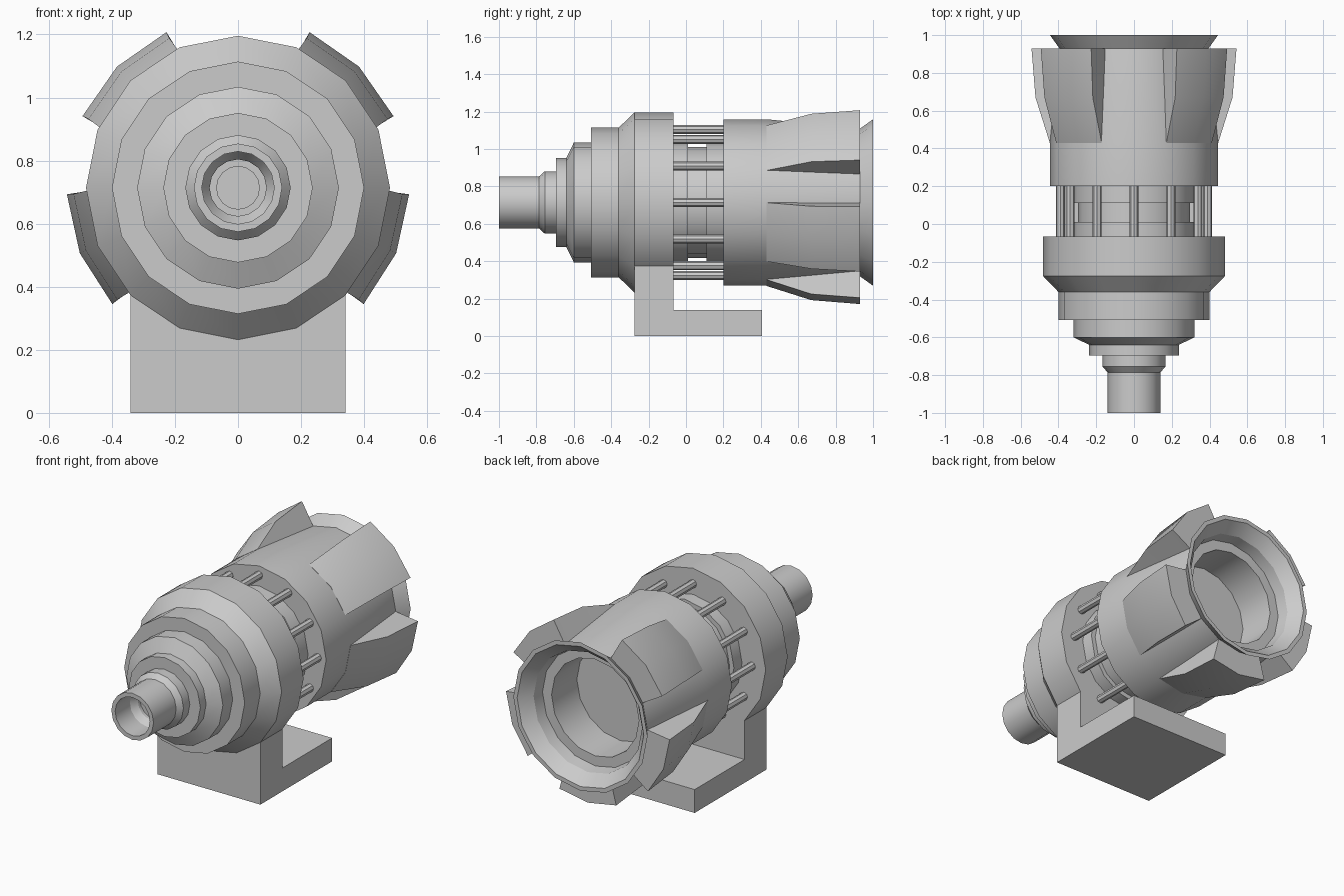
import bpy, bmesh
from math import sin, cos, radians, pi

if "Cube" in bpy.data.objects:
    bpy.data.objects.remove(bpy.data.objects["Cube"])

ZC = 0.714      # height of the main axis
SIDES = 16


def polar(r, deg, y):
    a = radians(deg)
    return (r * cos(a), y, ZC + r * sin(a))


def finish(name, bm, smooth=True):
    bmesh.ops.remove_doubles(bm, verts=bm.verts, dist=1e-5)
    bmesh.ops.recalc_face_normals(bm, faces=bm.faces)
    me = bpy.data.meshes.new(name)
    bm.to_mesh(me)
    bm.free()
    ob = bpy.data.objects.new(name, me)
    bpy.context.collection.objects.link(ob)
    if smooth:
        bpy.ops.object.select_all(action='DESELECT')
        ob.select_set(True)
        bpy.context.view_layer.objects.active = ob
        bpy.ops.object.shade_smooth_by_angle(angle=radians(30))
    return ob


def loft(bm, rings, cap=False):
    """Join equal-length closed loops of points with quads."""
    vs = [[bm.verts.new(p) for p in ring] for ring in rings]
    n = len(rings[0])
    for a, b in zip(vs, vs[1:]):
        for i in range(n):
            bm.faces.new((a[i], a[(i + 1) % n], b[(i + 1) % n], b[i]))
    if cap:
        bm.faces.new(vs[0])
        bm.faces.new(vs[-1])


def lathe(name, profile, sides=SIDES):
    """Turn a (y, radius) profile about the main axis; ends are capped."""
    bm = bmesh.new()
    loft(bm, [[polar(r, 360 * i / sides, y) for i in range(sides)]
              for y, r in profile], cap=True)
    return finish(name, bm)


def prism(name, outline, y0, y1):
    bm = bmesh.new()
    loft(bm, [[(x, y, z) for x, z in outline] for y in (y0, y1)], cap=True)
    return finish(name, bm, smooth=False)


# stepped front housing with hollow nozzle
lathe("front_housing", [
    (-0.76, 0.068), (-0.80, 0.068), (-0.80, 0.09), (-0.82, 0.09), (-0.86, 0.115),
    (-1.0, 0.115), (-1.0, 0.14), (-0.785, 0.14), (-0.755, 0.167), (-0.695, 0.167),
    (-0.695, 0.237), (-0.64, 0.237), (-0.60, 0.32), (-0.507, 0.32),
    (-0.507, 0.40), (-0.36, 0.40), (-0.275, 0.482), (-0.067, 0.482)])

# grooved core in the open middle section
lathe("grooved_core", [
    (-0.067, 0.325), (0.01, 0.325), (0.01, 0.297), (0.11, 0.297),
    (0.11, 0.325), (0.2, 0.325)])

# rear barrel with flared mouth and deep recess
lathe("rear_barrel", [
    (0.2, 0.445), (0.43, 0.445), (0.93, 0.395), (1.0, 0.445),
    (1.0, 0.42), (0.93, 0.36), (0.86, 0.35), (0.86, 0.29), (0.62, 0.29)])

# twelve tie rods
for k in range(12):
    x, _, z = polar(0.39, 30 * k, 0)
    bm = bmesh.new()
    loft(bm, [[(x + 0.024 * cos(j * pi / 4), y, z + 0.024 * sin(j * pi / 4))
               for j in range(8)] for y in (-0.08, 0.21)], cap=True)
    ob = finish(f"tie_rod_{k + 1}", bm)
    for p in ob.data.polygons:
        p.use_smooth = len(p.vertices) == 4

# five fins that rise from the rear barrel, with a gap at the top
for k in range(5):
    mid = 45 - 67.5 * k
    bm = bmesh.new()
    rings = []
    for y, r_out, r_in, half in ((0.43, 0.446, 0.435, 22.4),
                                 (0.67, 0.522, 0.415, 20.3),
                                 (0.93, 0.543, 0.39, 20.3)):
        rings.append([polar(r_out, mid - half, y), polar(r_out, mid, y),
                      polar(r_out, mid + half, y), polar(r_in, mid + 22.4, y),
                      polar(r_in, mid, y), polar(r_in, mid - 22.4, y)])
    loft(bm, rings, cap=True)
    finish(f"fin_{k + 1}", bm)

# mount: upright cut to the ring's underside, and a foot plate
W = 0.341
arc = [polar(0.482, -45 - 22.5 * i, 0) for i in range(5)]
prism("mount_upright", [(-W, 0), (W, 0)] + [(x, z) for x, _, z in arc], -0.275, -0.067)
prism("mount_foot", [(-W, 0), (W, 0), (W, 0.14), (-W, 0.14)], -0.067, 0.405)
